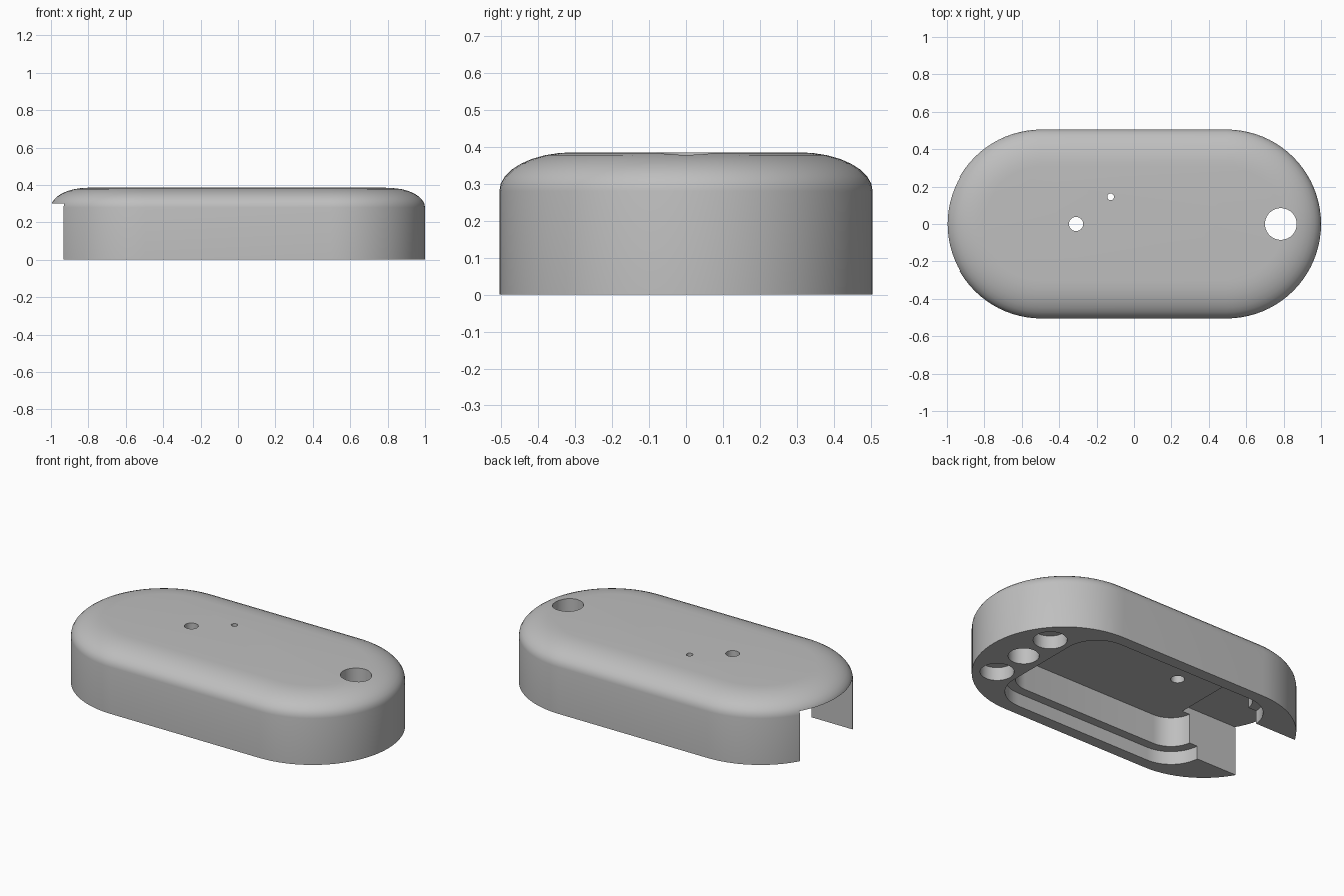
import bpy, bmesh, math

if "Cube" in bpy.data.objects:
    bpy.data.objects.remove(bpy.data.objects["Cube"])

grey = bpy.data.materials.new("plain_grey")
grey.use_nodes = True
colour = (0.52, 0.52, 0.52, 1)
grey.diffuse_color = colour
grey.node_tree.nodes["Principled BSDF"].inputs["Base Color"].default_value = colour


def rounded_outline(half_x, half_y, radius, steps):
    """Counter-clockwise rounded rectangle; equal radius and half_y give a capsule."""
    points = []
    for quarter, (sx, sy) in enumerate([(1, 1), (-1, 1), (-1, -1), (1, -1)]):
        for i in range(steps + 1):
            a = (quarter + i / steps) * math.pi / 2
            points.append((sx * (half_x - radius) + radius * math.cos(a),
                           sy * (half_y - radius) + radius * math.sin(a)))
    return points


def loft(name, layers):
    """Solid through a stack of (outline, height) layers, capped at both ends."""
    bm = bmesh.new()
    rings = [[bm.verts.new((x, y, z)) for x, y in outline] for outline, z in layers]
    for low, high in zip(rings, rings[1:]):
        for i in range(len(low)):
            j = (i + 1) % len(low)
            bm.faces.new((low[i], low[j], high[j], high[i]))
    bm.faces.new(rings[0][::-1])
    bm.faces.new(rings[-1])
    bmesh.ops.remove_doubles(bm, verts=bm.verts, dist=1e-5)
    bmesh.ops.recalc_face_normals(bm, faces=bm.faces)
    mesh = bpy.data.meshes.new(name)
    bm.to_mesh(mesh)
    bm.free()
    obj = bpy.data.objects.new(name, mesh)
    bpy.context.collection.objects.link(obj)
    return obj


def cut(target, outline, top, bottom=-0.1):
    """Remove a vertical prism from the target."""
    cutter = loft("cutter", [(outline, bottom), (outline, top)])
    cutter.hide_render = True
    mod = target.modifiers.new("cut", "BOOLEAN")
    mod.operation = "DIFFERENCE"
    mod.solver = "EXACT"
    mod.object = cutter
    bpy.context.view_layer.update()
    evaluated = target.evaluated_get(bpy.context.evaluated_depsgraph_get())
    mesh = bpy.data.meshes.new_from_object(evaluated)
    target.modifiers.clear()
    target.data = mesh
    bpy.data.objects.remove(cutter)


def circle(x, y, radius, steps=40):
    return [(x + radius * math.cos(math.tau * i / steps),
             y + radius * math.sin(math.tau * i / steps)) for i in range(steps)]


# Capsule body with a softly rounded upper edge
HEIGHT, SHOULDER, INSET, HALF_Y = 0.385, 0.28, 0.2, 0.505
layers = [(rounded_outline(1, HALF_Y, HALF_Y, 20), 0)]
for i in range(9):
    a = i / 8 * math.pi / 2
    inset = INSET * (1 - math.cos(a))
    layers.append((rounded_outline(1 - inset, HALF_Y - inset, HALF_Y - inset, 20),
                   SHOULDER + (HEIGHT - SHOULDER) * math.sin(a)))
housing = loft("housing", layers)

# Shallow lid recess, then the deeper cavity inside it
cut(housing, rounded_outline(0.66, 0.435, 0.2, 10), 0.08)
cut(housing, rounded_outline(0.606, 0.38, 0.15, 10), 0.26)

# Open slot through one end
cut(housing, [(-1.2, -0.25), (-0.553, -0.25), (-0.553, 0.25), (-1.2, 0.25)], 0.3)

# Through holes: strap hole and two small top openings
for x, y, radius in [(0.785, 0, 0.085), (-0.31, 0, 0.038), (-0.125, 0.145, 0.018)]:
    cut(housing, circle(x, y, radius), 0.6)

# Blind pockets either side of the strap hole
for side in (-1, 1):
    cut(housing, circle(0.785, side * 0.225, 0.093), 0.08)

housing.data.materials.clear()
housing.data.materials.append(grey)
bpy.ops.object.select_all(action="DESELECT")
housing.select_set(True)
bpy.context.view_layer.objects.active = housing
bpy.ops.object.shade_smooth_by_angle(angle=math.radians(30))
